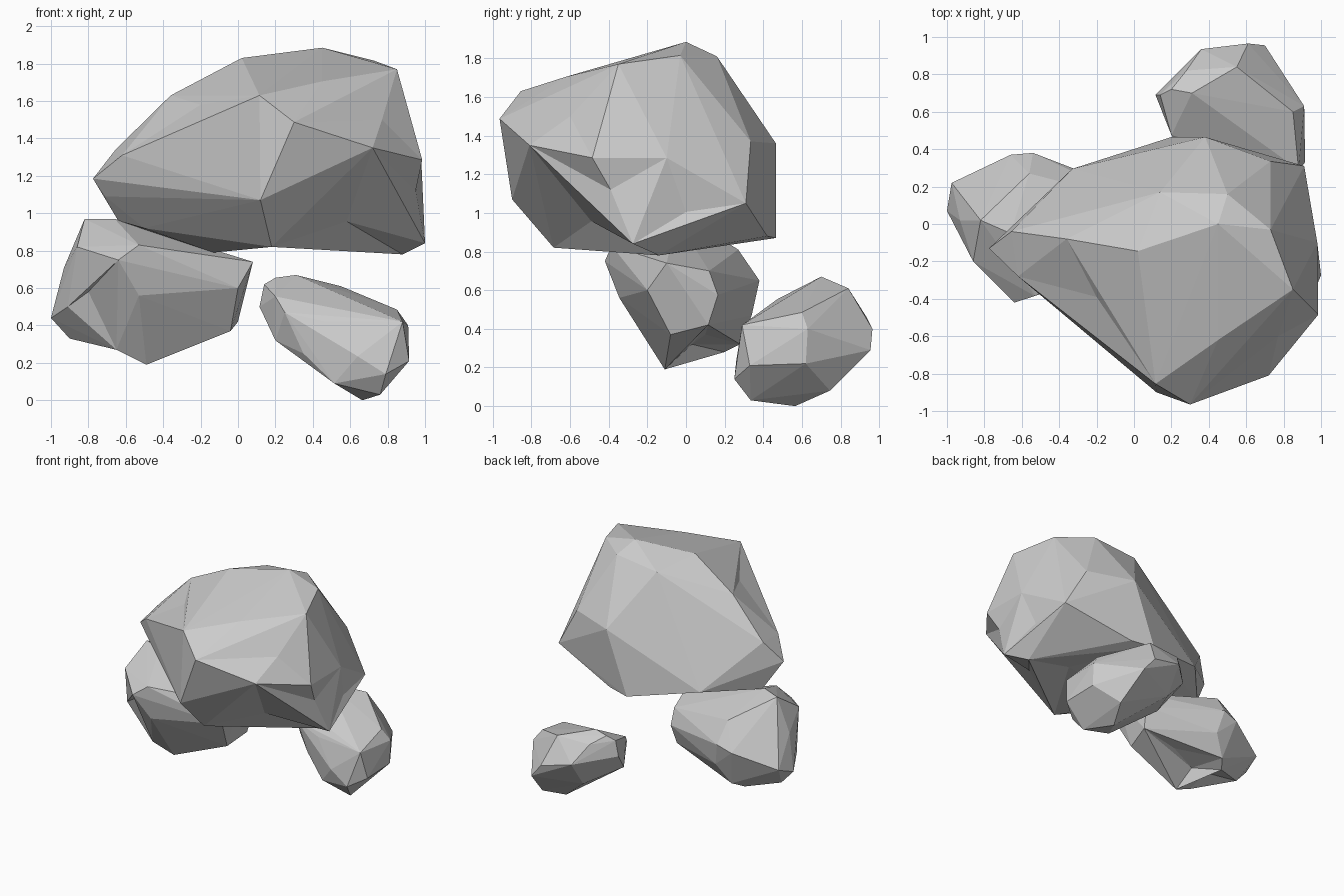
import bpy, bmesh
from mathutils import Vector
from mathutils.bvhtree import BVHTree
from mathutils.geometry import intersect_point_line


def distance_to_edge(p, edge):
    a, b = edge.verts[0].co, edge.verts[1].co
    t = min(max(intersect_point_line(p, a, b)[1], 0), 1)
    return (a.lerp(b, t) - p).length


def rock(name, corners, notches=(), dents=()):
    """Faceted boulder: hull of corner points, then edges notched and facets dented."""
    bm = bmesh.new()
    for c in corners:
        bm.verts.new(c)
    bmesh.ops.convex_hull(bm, input=bm.verts[:])
    loose = [v for v in bm.verts if not v.link_faces]
    bmesh.ops.delete(bm, geom=loose, context='VERTS')
    bmesh.ops.triangulate(bm, faces=bm.faces[:])
    for n in notches:
        edge = min(bm.edges, key=lambda e: distance_to_edge(Vector(n), e))
        mid = bmesh.utils.edge_split(edge, edge.verts[0], .5)[1]
        mid.co = n
        for face in list(mid.link_faces):
            near = {e.other_vert(mid) for e in mid.link_edges if e in face.edges[:]}
            far = [v for v in face.verts if v is not mid and v not in near]
            bmesh.utils.face_split(face, mid, far[0])
    for d in dents:
        bm.faces.ensure_lookup_table()
        hit = BVHTree.FromBMesh(bm).find_nearest(Vector(d))
        centre = bmesh.ops.poke(bm, faces=[bm.faces[hit[2]]])['verts'][0]
        centre.co = d
    bmesh.ops.recalc_face_normals(bm, faces=bm.faces[:])
    mesh = bpy.data.meshes.new(name)
    bm.to_mesh(mesh)
    bm.free()
    obj = bpy.data.objects.new(name, mesh)
    bpy.context.collection.objects.link(obj)
    return obj


# Large upper boulder
rock("large_boulder", [
    # crown
    (.45, 0, 1.885), (.73, -.03, 1.815), (.85, -.35, 1.77), (.45, -.62, 1.705),
    (.02, -.145, 1.83), (.14, .17, 1.77), (.50, .16, 1.81), (-.36, -.08, 1.63),
    # front brow
    (.115, -.855, 1.63), (.30, -.965, 1.487), (.72, -.81, 1.35), (.12, -.9, 1.07),
    (-.02, -.74, 1.45), (-.17, -.63, 1.27),
    # left nose
    (-.775, -.13, 1.185), (-.655, -.04, 1.34), (-.71, -.12, 1.09), (-.62, -.28, 1.31),
    (-.64, -.05, .96), (-.5, -.15, .92),
    # right side
    (.985, -.485, 1.285), (.98, -.10, 1.285), (.73, .335, 1.37), (.91, .31, 1.05),
    (1.0, -.275, .84), (.88, -.14, .78),
    # back and underside
    (.38, .465, 1.36), (.20, .465, .87), (.38, .42, .88), (-.33, .295, .98),
    (.18, -.685, .82), (-.13, -.14, .79),
], notches=[(.58, -.49, .957), (.95, -.39, 1.12), (.5, -.14, .86), (.77, -.6, 1.5)],
   dents=[(-.2, -.39, 1.58), (.93, 0, 1.005)])

# Lower left stone
rock("left_stone", [
    # top
    (-.82, .02, .97), (-.66, -.05, .97), (-.53, -.385, .83), (-.64, -.42, .75),
    (-.86, -.2, .82), (-.93, .02, .71), (-.56, .27, .81),
    # right end
    (.08, -.1, .74), (.02, .12, .70), (.02, .165, .575), (0, .115, .42),
    (-.04, -.08, .37), (0, -.2, .6),
    # front and left
    (-.53, -.345, .56), (-.66, -.29, .54), (-.91, -.1, .5),
    (-1.0, .07, .44), (-.975, .22, .5), (-.9, .08, .33),
    # base and back
    (-.65, -.15, .27), (-.49, -.11, .19), (-.66, .2, .28), (-.6, .28, .32),
    (-.5, .34, .47), (-.66, .37, .61), (-.54, .38, .65), (-.38, .265, .65),
], notches=[(-.52, .03, .32), (-.66, .03, .33)],
   dents=[(-.8, -.17, .58), (-.3, .1, .37)])

# Lower right stone, behind the others
rock("right_stone", [
    # top
    (.31, .70, .67), (.2, .72, .655), (.14, .69, .62), (.2, .475, .555), (.28, .82, .6),
    (.55, .84, .61), (.76, .62, .5), (.85, .6, .485), (.38, .6, .6),
    # narrow left end
    (.115, .69, .5), (.2, .5, .32), (.25, .39, .47), (.35, .38, .25),
    # front
    (.47, .34, .42), (.62, .38, .465), (.88, .29, .42), (.64, .26, .235),
    (.79, .25, .14), (.915, .33, .21), (.515, .33, .09), (.76, .335, .03),
    # right, back and base
    (.91, .63, .4), (.91, .62, .22), (.36, .935, .46), (.61, .965, .4),
    (.70, .955, .29), (.75, .745, .08), (.35, .8, .26), (.665, .565, 0),
])
